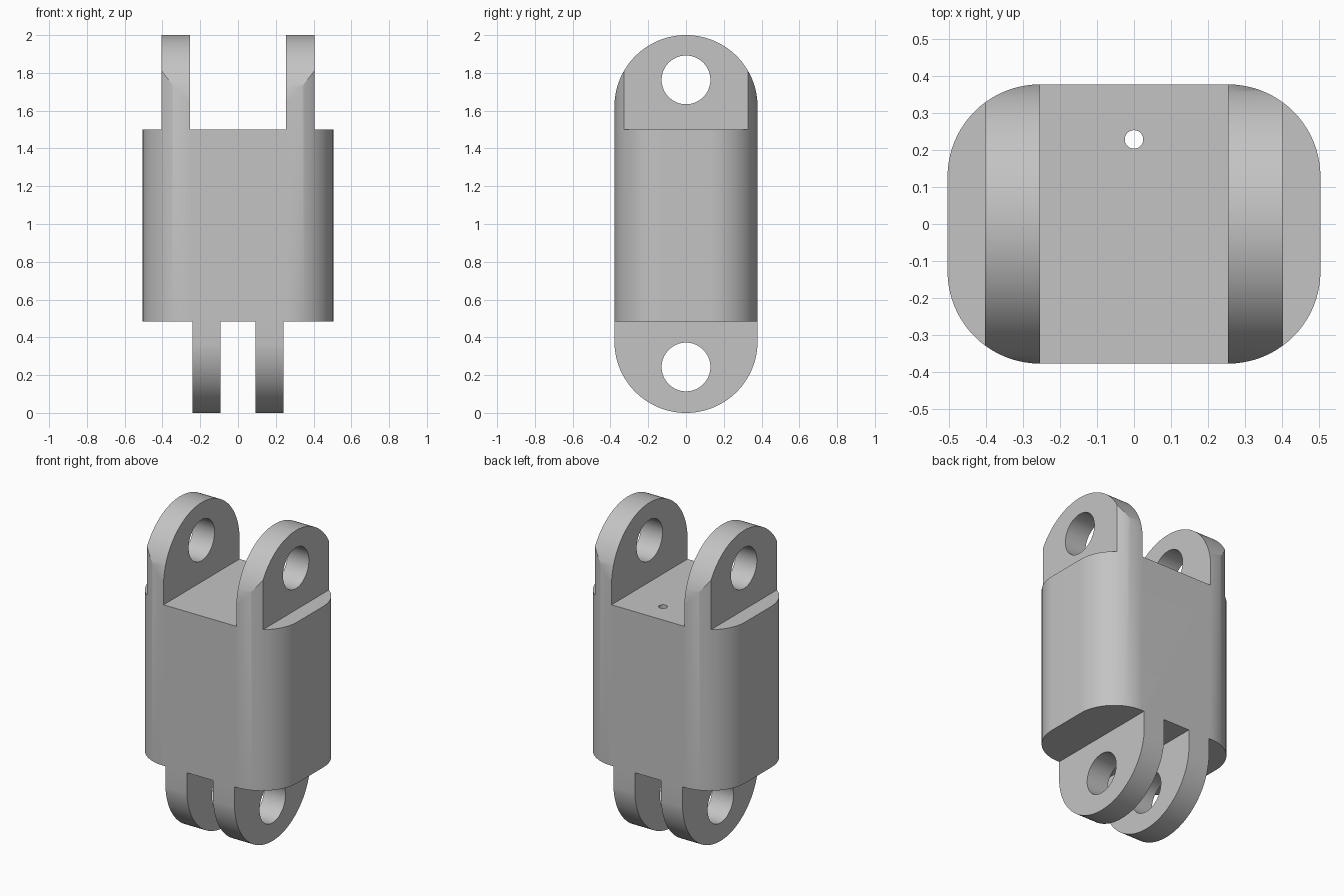
import bpy
import bmesh
from math import pi, sin, cos, radians
from mathutils import Matrix, Vector

if "Cube" in bpy.data.objects:
    bpy.data.objects.remove(bpy.data.objects["Cube"])

HALF_X, HALF_Y, HEIGHT = 0.505, 0.378, 2.0
CORNER = 0.25
BODY_LOW, BODY_TOP = 0.485, 1.5
BIG = 1.5

metal = bpy.data.materials.new("plain grey metal")
metal.use_nodes = True
grey = (0.55, 0.55, 0.55, 1)
metal.diffuse_color = grey
metal.node_tree.nodes["Principled BSDF"].inputs["Base Color"].default_value = grey


def rounded_rect(u0, u1, v0, v1, r, steps):
    """Counter-clockwise outline with four rounded corners."""
    centres = [(u1 - r, v1 - r), (u0 + r, v1 - r), (u0 + r, v0 + r), (u1 - r, v0 + r)]
    pts = []
    for q, (cu, cv) in enumerate(centres):
        for i in range(steps + 1):
            a = (q + i / steps) * pi / 2
            pts.append((cu + r * cos(a), cv + r * sin(a)))
    return pts


def prism(name, outline, place, direction):
    """Extrude an outline, placed in space by a function, along a direction."""
    bm = bmesh.new()
    face = bm.faces.new([bm.verts.new(place(u, v)) for u, v in outline])
    new = bmesh.ops.extrude_face_region(bm, geom=[face])["geom"]
    bmesh.ops.translate(bm, vec=Vector(direction),
                        verts=[g for g in new if isinstance(g, bmesh.types.BMVert)])
    bmesh.ops.remove_doubles(bm, verts=bm.verts, dist=1e-5)
    bmesh.ops.recalc_face_normals(bm, faces=bm.faces)
    mesh = bpy.data.meshes.new(name)
    bm.to_mesh(mesh)
    bm.free()
    obj = bpy.data.objects.new(name, mesh)
    bpy.context.collection.objects.link(obj)
    return obj


def box(name, x0, x1, z0, z1):
    return prism(name, [(x0, z0), (x1, z0), (x1, z1), (x0, z1)],
                 lambda u, v: (u, -BIG, v), (0, 2 * BIG, 0))


def bore(name, x, y, z, r, axis):
    bm = bmesh.new()
    turn = Matrix.Rotation(pi / 2, 4, "Y") if axis == "X" else Matrix()
    bmesh.ops.create_cone(bm, cap_ends=True, segments=64, radius1=r, radius2=r,
                          depth=6, matrix=Matrix.Translation((x, y, z)) @ turn)
    mesh = bpy.data.meshes.new(name)
    bm.to_mesh(mesh)
    bm.free()
    obj = bpy.data.objects.new(name, mesh)
    bpy.context.collection.objects.link(obj)
    return obj


# Solid block with rounded vertical corners
body = prism("double_clevis_link",
             rounded_rect(-HALF_X, HALF_X, -HALF_Y, HALF_Y, CORNER, 20),
             lambda u, v: (u, v, 0), (0, 0, HEIGHT))
body.data.materials.append(metal)

# Side profile with round ends
w = HALF_Y + 0.001
profile = prism("round_end_profile", rounded_rect(-w, w, 0, HEIGHT, w - 0.0005, 28),
                lambda u, v: (-BIG, u, v), (2 * BIG, 0, 0))

# Gaps between and outside the lugs
cutters = [
    box("upper_fork_gap", -0.254, 0.254, BODY_TOP, 3),
    box("lower_fork_gap", -0.092, 0.092, -1, BODY_LOW),
]
for side, s in (("left", 1), ("right", -1)):
    for level, x, z0, z1 in (("upper", 0.404, BODY_TOP, 3), ("lower", 0.241, -1, BODY_LOW)):
        xs = sorted((s * x, s * BIG))
        cutters.append(box(f"{level}_{side}_shoulder", xs[0], xs[1], z0, z1))

# Pin holes and the small vertical hole
cutters += [
    bore("upper_pin_hole", 0, 0, 1.763, 0.129, "X"),
    bore("lower_pin_hole", 0, 0, 0.243, 0.129, "X"),
    bore("small_vertical_hole", 0, 0.229, 1, 0.025, "Z"),
]

for helper in [profile] + cutters:
    mod = body.modifiers.new(helper.name, "BOOLEAN")
    mod.operation = "INTERSECT" if helper is profile else "DIFFERENCE"
    mod.solver = "EXACT"
    mod.object = helper

# Bake the cuts and drop the helpers
bpy.context.view_layer.update()
final = bpy.data.meshes.new_from_object(
    body.evaluated_get(bpy.context.evaluated_depsgraph_get()))
body.modifiers.clear()
body.data = final
final.name = "double_clevis_link"
final.materials.clear()
final.materials.append(metal)
for helper in [profile] + cutters:
    bpy.data.objects.remove(helper)

bpy.ops.object.select_all(action="DESELECT")
body.select_set(True)
bpy.context.view_layer.objects.active = body
bpy.ops.object.shade_smooth_by_angle(angle=radians(25))
